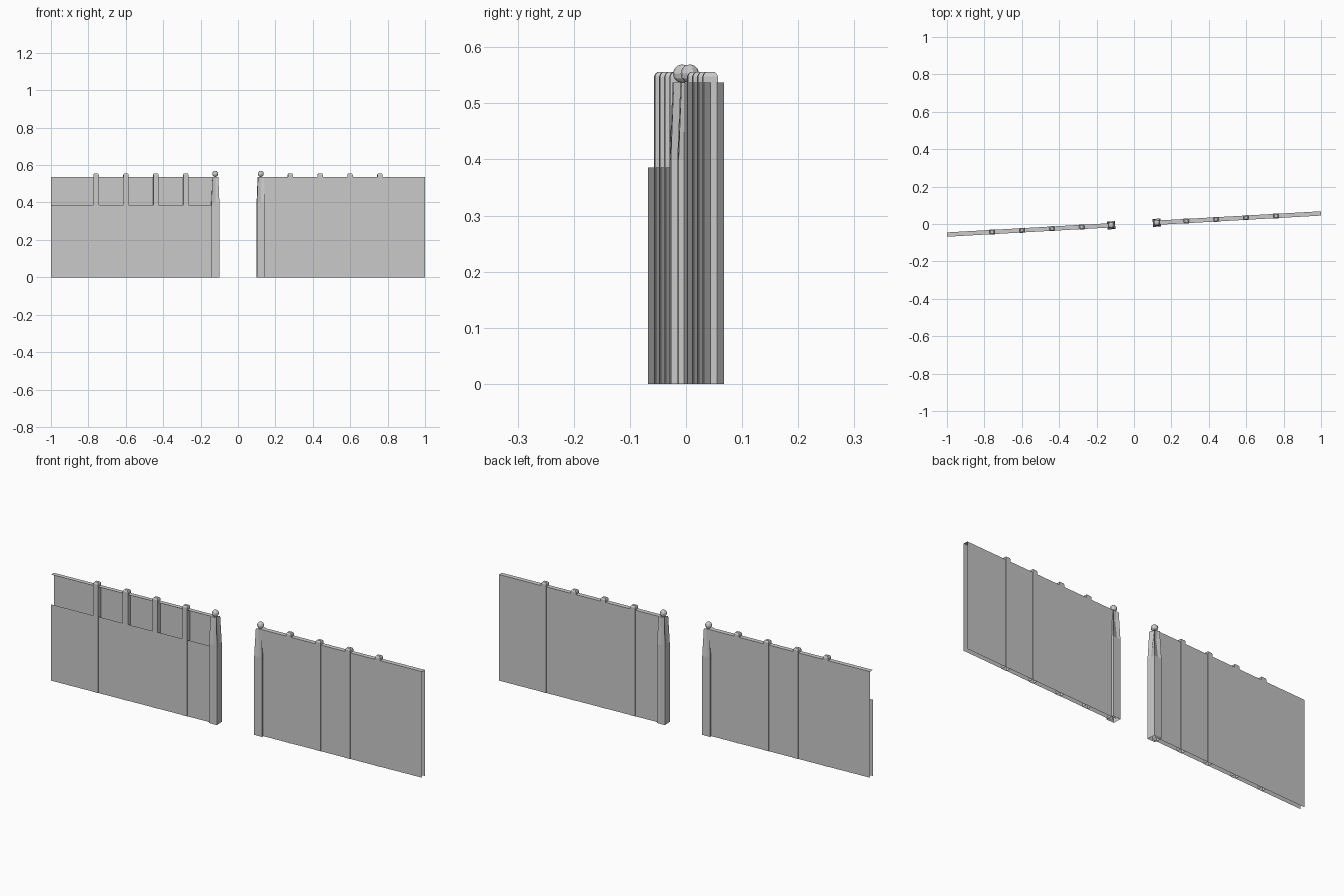
import bpy, bmesh, math

if "Cube" in bpy.data.objects:
    bpy.data.objects.remove(bpy.data.objects["Cube"])

ANGLE = math.atan(0.0565)      # both wall runs lie on one slightly turned line
TOP, LOW = 0.537, 0.386        # full wall height, height of the open front
HALF = 0.0115                  # half wall thickness
INNER, OUTER = 0.118, 1.001


def finish(bm, name):
    bmesh.ops.recalc_face_normals(bm, faces=bm.faces)
    me = bpy.data.meshes.new(name)
    bm.to_mesh(me)
    bm.free()
    ob = bpy.data.objects.new(name, me)
    ob.rotation_euler.z = ANGLE
    bpy.context.collection.objects.link(ob)
    return ob


def wall(name, x0, x1, front_height):
    # thin sheets: front, back and top, open at the ends and underneath
    bm = bmesh.new()

    def quad(*pts):
        bm.faces.new([bm.verts.new(p) for p in pts])

    quad((x0, -HALF, 0), (x1, -HALF, 0), (x1, -HALF, front_height), (x0, -HALF, front_height))
    quad((x1, HALF, 0), (x0, HALF, 0), (x0, HALF, TOP), (x1, HALF, TOP))
    quad((x0, -HALF, TOP), (x1, -HALF, TOP), (x1, HALF, TOP), (x0, HALF, TOP))
    bmesh.ops.remove_doubles(bm, verts=bm.verts, dist=1e-5)
    finish(bm, name)


def loft(name, rings, cap=True):
    bm = bmesh.new()
    loops = [[bm.verts.new(p) for p in r] for r in rings]
    n = len(loops[0])
    for a, b in zip(loops, loops[1:]):
        for i in range(n):
            j = (i + 1) % n
            bm.faces.new((a[i], a[j], b[j], b[i]))
    if cap:
        bm.faces.new(loops[-1])
    return finish(bm, name)


def square(x, hx, hy, z):
    return [(x - hx, -hy, z), (x + hx, -hy, z), (x + hx, hy, z), (x - hx, hy, z)]


def star(x, corner, mid, z):
    # square with its side midpoints pulled in
    pts = []
    for i in range(8):
        a = math.pi / 4 * i
        r = mid if i % 2 == 0 else corner * math.sqrt(2)
        pts.append((x + r * math.cos(a), r * math.sin(a), z))
    return pts


for side, s, front in (("left", -1, LOW), ("right", 1, TOP)):
    # wall sheets
    wall(side + "_wall", *sorted((s * INNER, s * OUTER)), front)

    # slim posts with chamfered tops
    for k in range(4):
        x = s * (0.28 + 0.16 * k)
        loft(f"{side}_wall_post_{k + 1}", [
            square(x, 0.0138, 0.0132, 0),
            square(x, 0.0138, 0.0132, 0.548),
            square(x, 0.0115, 0.011, 0.553),
            square(x, 0.008, 0.0075, 0.556)])

    # gate post: square shaft tapering into a fluted top
    x = s * 0.122
    loft(side + "_gate_post", [
        star(x, 0.0213, 0.0213, 0),
        star(x, 0.0213, 0.0213, 0.40),
        star(x, 0.016, 0.005, TOP)])

    # ball on the gate post
    bm = bmesh.new()
    bmesh.ops.create_uvsphere(bm, u_segments=10, v_segments=6, radius=0.0165)
    bmesh.ops.translate(bm, verts=bm.verts, vec=(x, 0, 0.553))
    finish(bm, side + "_gate_ball")
